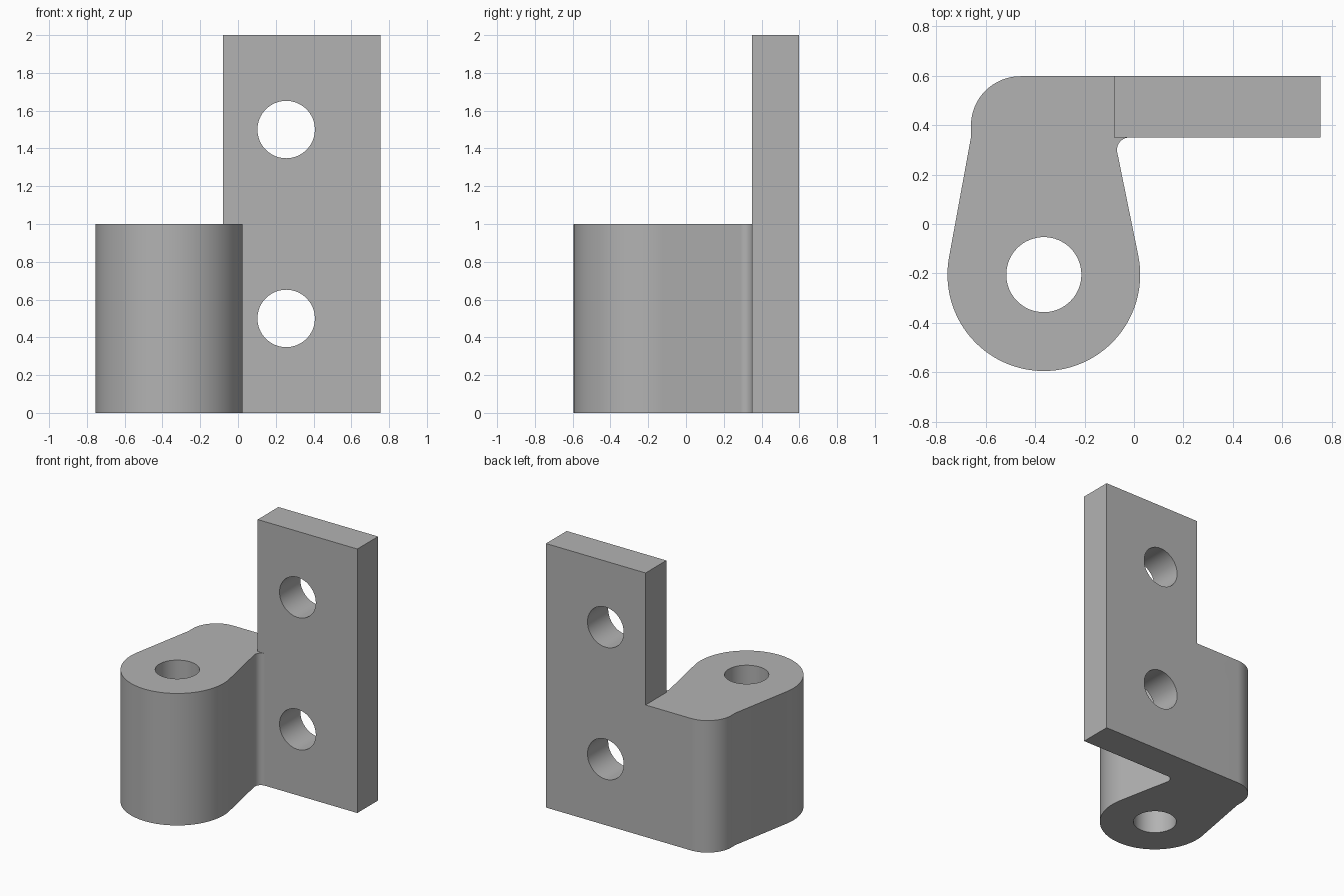
import bpy, bmesh, math
from mathutils import Vector

if "Cube" in bpy.data.objects:
    bpy.data.objects.remove(bpy.data.objects["Cube"])

steel = bpy.data.materials.new("plain grey")
steel.diffuse_color = (0.45, 0.45, 0.45, 1)
steel.use_nodes = True
steel.node_tree.nodes["Principled BSDF"].inputs["Base Color"].default_value = steel.diffuse_color

BORE = Vector((-0.365, -0.205))   # axis of the round boss
R_BOSS, R_HOLE, R_FILLET, R_CORNER = 0.39, 0.152, 0.05, 0.2
X_LEFT, X_STEP, X_RIGHT = -0.66, -0.08, 0.755
Y_FACE, Y_BACK = 0.35, 0.598


def arc(c, r, a0, a1, n):
    """Points on an arc, from angle a0 to a1 in radians."""
    return [(c[0] + r * math.cos(a0 + (a1 - a0) * i / n),
             c[1] + r * math.sin(a0 + (a1 - a0) * i / n)) for i in range(n + 1)]


def prism(name, outline, z0, z1):
    """Extrude a plan outline between two heights."""
    bm = bmesh.new()
    face = bm.faces.new([bm.verts.new((x, y, z0)) for x, y in outline])
    top = bmesh.ops.extrude_face_region(bm, geom=[face])["geom"]
    bmesh.ops.translate(bm, vec=(0, 0, z1 - z0),
                        verts=[v for v in top if isinstance(v, bmesh.types.BMVert)])
    bmesh.ops.recalc_face_normals(bm, faces=bm.faces)
    me = bpy.data.meshes.new(name)
    bm.to_mesh(me)
    bm.free()
    me.materials.append(steel)
    ob = bpy.data.objects.new(name, me)
    bpy.context.collection.objects.link(ob)
    return ob


def combine(ob, other, operation):
    """Apply a boolean and discard the second object."""
    mod = ob.modifiers.new("boolean", 'BOOLEAN')
    mod.operation, mod.solver, mod.object = operation, 'EXACT', other
    bpy.context.view_layer.objects.active = ob
    bpy.ops.object.modifier_apply(modifier=mod.name)
    bpy.data.objects.remove(other)


def drill(ob, location, rotation):
    bpy.ops.mesh.primitive_cylinder_add(vertices=64, radius=R_HOLE, depth=3 if not rotation[0] else 1,
                                        location=location, rotation=rotation)
    cutter = bpy.context.object
    cutter.hide_render = True
    cutter.data.materials.append(steel)
    combine(ob, cutter, 'DIFFERENCE')


def tangent_angle(point, side):
    """Angle on the boss where a line from the point touches it."""
    d = Vector(point) - BORE
    return math.atan2(d.y, d.x) + side * math.acos(R_BOSS / d.length)


# Boss arm: rounded rear corner, tangent flanks, round nose, inner fillet
left = tangent_angle((X_LEFT, Y_FACE), 1)
right = tangent_angle((X_STEP, Y_FACE), -1)
fy = Y_FACE - R_FILLET
fx = BORE.x + (R_BOSS + R_FILLET - (fy - BORE.y) * math.sin(right)) / math.cos(right)
outline = [(X_STEP, Y_BACK)]
outline += arc((X_LEFT + R_CORNER, Y_BACK - R_CORNER), R_CORNER, math.pi / 2, math.pi, 16)
outline += [(X_LEFT, Y_FACE)]
outline += arc(BORE, R_BOSS, left, right + 2 * math.pi, 64)
outline += arc((fx, fy), R_FILLET, right + math.pi, math.pi / 2, 10)
outline += [(X_STEP, Y_FACE)]
bracket = prism("hinge_bracket", outline, 0, 1)

# Upright mounting plate
plate = prism("mounting_plate", [(X_STEP, Y_FACE), (X_RIGHT, Y_FACE),
                                 (X_RIGHT, Y_BACK), (X_STEP, Y_BACK)], 0, 2)
combine(bracket, plate, 'UNION')

# Pin bore and two screw holes
drill(bracket, (BORE.x, BORE.y, 0.5), (0, 0, 0))
for z in (0.5, 1.5):
    drill(bracket, (0.255, 0.47, z), (math.pi / 2, 0, 0))

# Merge coplanar faces, smooth the curves and keep flats flat
bm = bmesh.new()
bm.from_mesh(bracket.data)
bmesh.ops.remove_doubles(bm, verts=bm.verts, dist=1e-5)
bmesh.ops.dissolve_limit(bm, angle_limit=0.005, verts=bm.verts, edges=bm.edges)
bm.to_mesh(bracket.data)
bm.free()
bpy.ops.object.select_all(action='DESELECT')
bracket.select_set(True)
bpy.context.view_layer.objects.active = bracket
bpy.ops.object.shade_smooth_by_angle(angle=math.radians(30))
normals = bracket.modifiers.new("flat sides", 'WEIGHTED_NORMAL')
normals.keep_sharp = True
